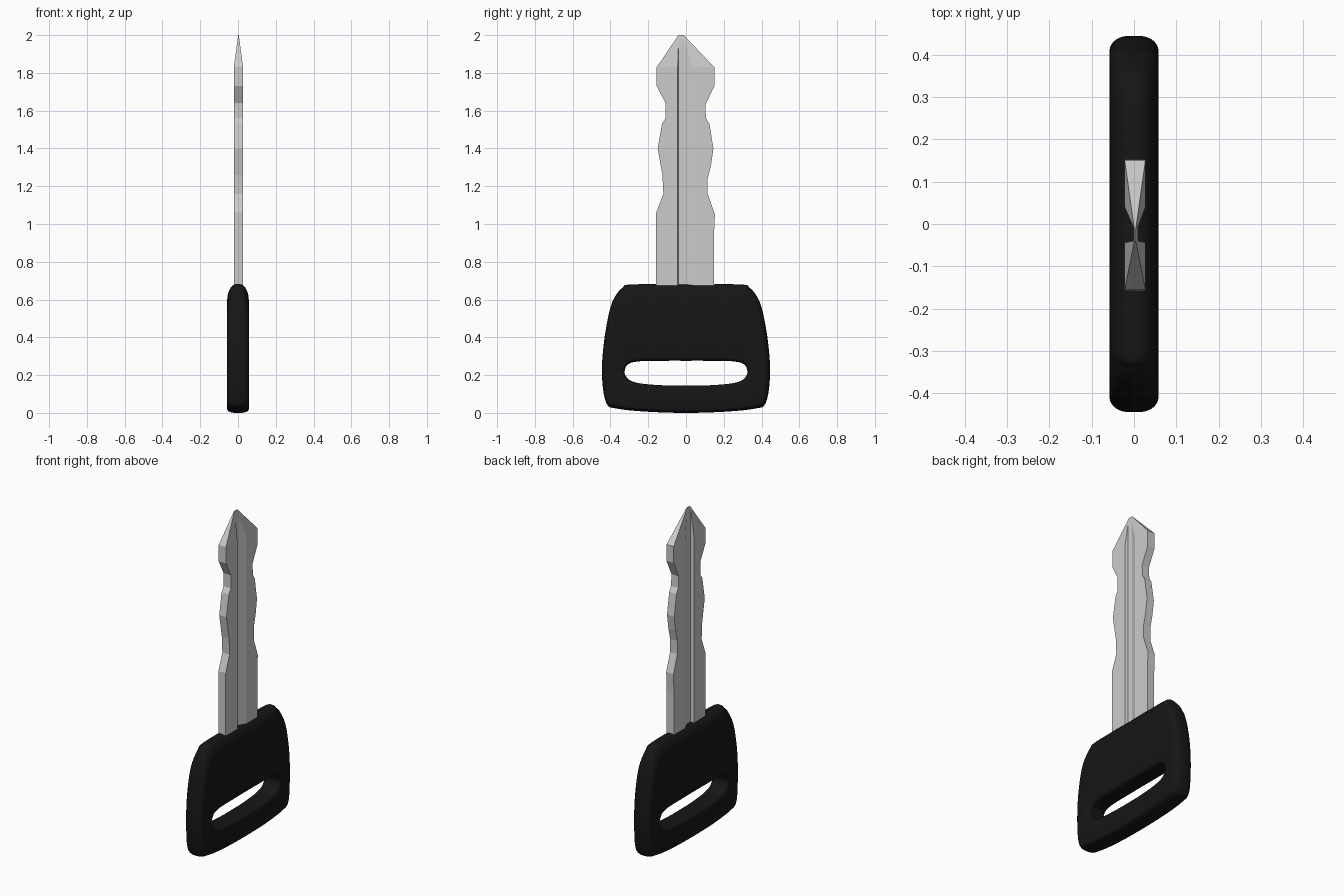
import bpy, bmesh, math
from mathutils import Vector

if "Cube" in bpy.data.objects:
    bpy.data.objects.remove(bpy.data.objects["Cube"])


def make_object(name, bm):
    bmesh.ops.recalc_face_normals(bm, faces=bm.faces)
    me = bpy.data.meshes.new(name)
    bm.to_mesh(me)
    bm.free()
    ob = bpy.data.objects.new(name, me)
    bpy.context.collection.objects.link(ob)
    return ob


def prism(name, pts, place, a, b):
    """Extrude a 2D profile from a to b; place(u, v, w) maps it to 3D."""
    bm = bmesh.new()
    lo = [bm.verts.new(place(u, v, a)) for u, v in pts]
    hi = [bm.verts.new(place(u, v, b)) for u, v in pts]
    bm.faces.new(lo)
    bm.faces.new(hi)
    n = len(pts)
    for i in range(n):
        j = (i + 1) % n
        bm.faces.new((lo[i], lo[j], hi[j], hi[i]))
    return make_object(name, bm)


def smooth_loop(half, steps=5):
    """Mirror a half outline (y, z, rounding) and run a closed spline through it."""
    pts = [Vector(p) for p in half]
    pts += [Vector((-p.x, p.y, p.z)) for p in reversed(pts[1:-1])]
    n, out = len(pts), []
    for i in range(n):
        p0, p1, p2, p3 = (pts[(i + k) % n] for k in (-1, 0, 1, 2))
        for s in range(steps):
            t = s / steps
            out.append(0.5 * (2 * p1 + (p2 - p0) * t
                              + (2 * p0 - 5 * p1 + 4 * p2 - p3) * t * t
                              + (3 * p1 - p0 - 3 * p2 + p3) * t ** 3))
    return out


# Grip: a rounded ring between the outer outline and the slot
X = 0.058
outer = smooth_loop([(0, 0, .02), (.2, .006, .02), (.36, .022, .025),
                     (.422, .052, .03), (.445, .2, .035), (.435, .37, .04),
                     (.405, .54, .06), (.375, .617, .08), (.337, .662, .1),
                     (.29, .68, .1), (0, .68, .1)])
slot = smooth_loop([(0, .145, .02), (.12, .146, .02), (.24, .156, .02),
                    (.30, .175, .02), (.323, .205, .02), (.323, .23, .02),
                    (.31, .255, .02), (.28, .268, .02), (.22, .275, .02),
                    (.1, .276, .02), (0, .276, .02)])


def section(o, s):
    """Closed cross-section from outer edge to slot edge and back."""
    po, ps = Vector((o.x, o.y)), Vector((s.x, s.y))
    d = (ps - po).normalized()
    side = []
    for k in range(6):
        t = math.radians(18 * k)
        p = po + d * o.z * (1 - math.cos(t))
        side.append((.012 + (X - .012) * math.sin(t), p.x, p.y))
    for k in range(5, -1, -1):
        t = math.radians(18 * k)
        p = ps - d * s.z * (1 - math.cos(t))
        side.append((.035 + (X - .035) * math.sin(t), p.x, p.y))
    return side + [(-x, y, z) for x, y, z in reversed(side)]


bm = bmesh.new()
rings = [[bm.verts.new(p) for p in section(o, s)] for o, s in zip(outer, slot)]
for i, ring in enumerate(rings):
    nxt = rings[(i + 1) % len(rings)]
    for k in range(len(ring)):
        m = (k + 1) % len(ring)
        bm.faces.new((ring[k], ring[m], nxt[m], nxt[k]))
grip = make_object("grip", bm)
black = bpy.data.materials.new("black_plastic")
black.diffuse_color = (.008, .008, .008, 1)
black.use_nodes = True
black.node_tree.nodes["Principled BSDF"].inputs["Base Color"].default_value = black.diffuse_color
grip.data.materials.append(black)
for p in grip.data.polygons:
    p.use_smooth = True

# Blade: cut outline seen from the side
outline = [(.148, .63), (.148, .94), (.153, 1.05), (.115, 1.16), (.115, 1.24),
           (.132, 1.31), (.145, 1.40), (.124, 1.53), (.106, 1.56), (.102, 1.63),
           (.15, 1.73), (.15, 1.83), (-.012, 2), (-.04, 2), (-.155, 1.83),
           (-.155, 1.73), (-.108, 1.64), (-.108, 1.56), (-.127, 1.53),
           (-.15, 1.40), (-.125, 1.26), (-.12, 1.16), (-.158, 1.06), (-.158, .63)]
blade = prism("blade", outline, lambda u, v, w: (w, u, v), -.1, .1)

# Blade limits: grooved cross-section and chisel-shaped tip
groove = [(-.022, -.3), (.027, -.3), (.027, -.044), (.009, -.04), (.009, -.008),
          (.027, .04), (.027, .3), (-.022, .3), (-.022, .04), (-.001, -.008),
          (-.001, -.04), (-.022, -.044)]
tip = [(-.06, .5), (.065, .5), (.065, 1.7), (.027, 1.83), (.004, 2.001),
       (.001, 2.001), (-.022, 1.83), (-.06, 1.7)]
cutters = [prism("groove_section", groove, lambda u, v, w: (u, v, w), .4, 2.2),
           prism("tip_section", tip, lambda u, v, w: (u, w, v), -.4, .4)]
bpy.context.view_layer.objects.active = blade
for c in cutters:
    c.hide_render = True
    mod = blade.modifiers.new("limit", 'BOOLEAN')
    mod.operation = 'INTERSECT'
    mod.solver = 'EXACT'
    mod.object = c
    bpy.ops.object.modifier_apply(modifier=mod.name)
for c in cutters:
    bpy.data.objects.remove(c)
